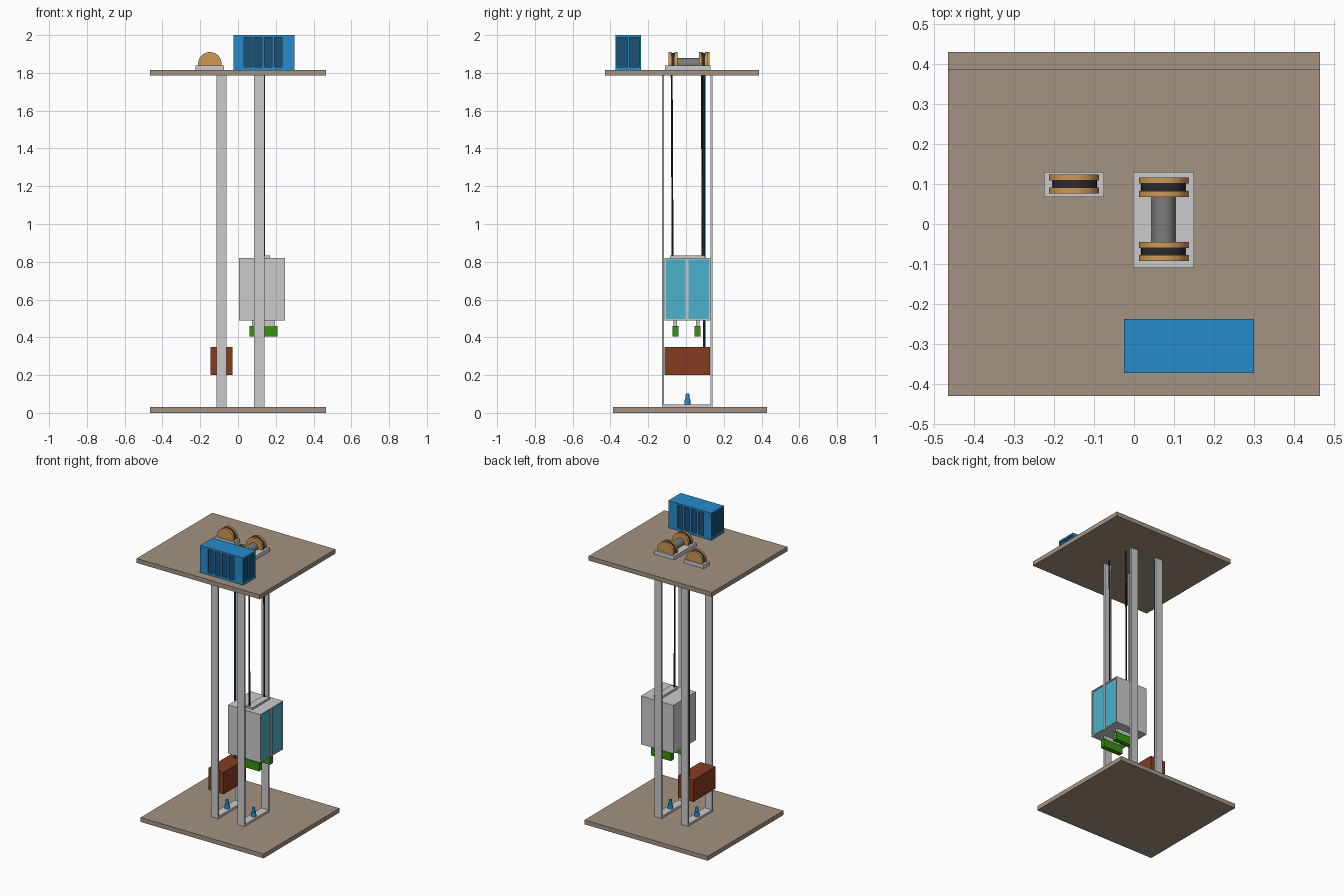
import bpy, bmesh, math
from mathutils import Matrix, Vector

if "Cube" in bpy.data.objects:
    bpy.data.objects.remove(bpy.data.objects["Cube"])


def material(name, rgb):
    m = bpy.data.materials.new(name)
    m.diffuse_color = (*rgb, 1)
    m.use_nodes = True
    m.node_tree.nodes["Principled BSDF"].inputs["Base Color"].default_value = m.diffuse_color
    return m


TAN = material("floor_tan", (0.37, 0.29, 0.22))
BLUE = material("blue", (0.02, 0.26, 0.60))
DARK_BLUE = material("dark_blue", (0.012, 0.08, 0.17))
CYAN = material("door_cyan", (0.07, 0.44, 0.60))
GREEN = material("green", (0.04, 0.29, 0.005))
BROWN = material("brown", (0.24, 0.045, 0.015))
BRASS = material("brass", (0.62, 0.32, 0.09))
BLACK = material("rope_black", (0.025, 0.025, 0.03))
STEEL = material("dark_steel", (0.2, 0.2, 0.2))


def make(name, bm, mat=None):
    me = bpy.data.meshes.new(name)
    bm.to_mesh(me)
    bm.free()
    ob = bpy.data.objects.new(name, me)
    bpy.context.collection.objects.link(ob)
    if mat:
        me.materials.append(mat)
    return ob


def boxes(name, spans, mat=None):
    """Boxes given as (x0, x1, y0, y1, z0, z1), all in one object."""
    bm = bmesh.new()
    for x0, x1, y0, y1, z0, z1 in spans:
        centre = Vector((x0 + x1, y0 + y1, z0 + z1)) / 2
        size = Matrix.Diagonal((x1 - x0, y1 - y0, z1 - z0, 1))
        bmesh.ops.create_cube(bm, size=1, matrix=Matrix.Translation(centre) @ size)
    return make(name, bm, mat)


def rod(name, a, b, r0, mat=None, r1=None, sides=40):
    """Cylinder or cone from a to b."""
    a, b = Vector(a), Vector(b)
    turn = (b - a).to_track_quat('Z', 'Y').to_matrix().to_4x4()
    bm = bmesh.new()
    bmesh.ops.create_cone(bm, cap_ends=True, segments=sides, radius1=r0,
                          radius2=r0 if r1 is None else r1, depth=(b - a).length,
                          matrix=Matrix.Translation((a + b) / 2) @ turn)
    ob = make(name, bm, mat)
    bpy.ops.object.select_all(action='DESELECT')
    ob.select_set(True)
    bpy.context.view_layer.objects.active = ob
    bpy.ops.object.shade_smooth_by_angle()
    return ob


def cut(ob, spans):
    """Carve box-shaped recesses out of ob."""
    cutter = boxes("recess_cutter", spans)
    mod = ob.modifiers.new("recess", 'BOOLEAN')
    mod.object, mod.operation, mod.solver = cutter, 'DIFFERENCE', 'EXACT'
    bpy.context.view_layer.objects.active = ob
    bpy.ops.object.modifier_apply(modifier=mod.name)
    bpy.data.objects.remove(cutter)


# floor slabs
boxes("pit_floor", [(-0.465, 0.465, -0.387, 0.43, 0, 0.03)], TAN)
boxes("machine_room_floor", [(-0.465, 0.465, -0.43, 0.387, 1.785, 1.815)], TAN)

# guide rails joined by a foot plate, with a buffer on each foot
for side, x in (("counterweight", -0.0875), ("car", 0.1125)):
    a, b = x - 0.0275, x + 0.0275
    boxes(side + "_guide_rails", [(a, b, -0.128, -0.117, 0.03, 1.785),
                                  (a, b, 0.130, 0.141, 0.03, 1.785),
                                  (a, b, -0.117, 0.130, 0.03, 0.045)])
    rod(side + "_buffer_base", (x, 0.008, 0.045), (x, 0.008, 0.075), 0.017, BLUE, 0.014)
    rod(side + "_buffer_top", (x, 0.008, 0.075), (x, 0.008, 0.103), 0.011, BLUE, 0.009)

# car with two recessed doors on its right side
car = boxes("car_body", [(0.005, 0.25, -0.115, 0.130, 0.49, 0.82)])
doors = [(-0.107, -0.002), (0.014, 0.121)]
cut(car, [(0.242, 0.26, a, b, 0.498, 0.812) for a, b in doors])
for n, (a, b) in zip(("front", "back"), doors):
    boxes(n + "_door", [(0.240, 0.244, a, b, 0.498, 0.812)], CYAN)
boxes("car_hitch_beam", [(0.12, 0.17, -0.085, 0.10, 0.82, 0.834)])

# green safety shoes under the car
for n, y in (("front", -0.056), ("back", 0.062)):
    boxes(n + "_shoe_stem", [(0.075, 0.195, y - 0.009, y + 0.009, 0.455, 0.49)])
    boxes(n + "_safety_shoe", [(0.06, 0.21, y - 0.016, y + 0.016, 0.405, 0.46)], GREEN)

# counterweight
boxes("counterweight", [(-0.145, -0.03, -0.113, 0.128, 0.2, 0.35)], BROWN)

# ropes
rod("front_car_rope", (0.137, -0.071, 0.83), (0.137, -0.076, 1.83), 0.005, BLACK, sides=12)
rod("back_car_rope", (0.137, 0.088, 0.83), (0.137, 0.084, 1.83), 0.005, BLACK, sides=12)
rod("counterweight_rope", (-0.09, 0.096, 0.34), (-0.09, 0.096, 1.83), 0.006, DARK_BLUE, sides=12)

# machine base plates
boxes("deflector_base", [(-0.225, -0.075, 0.068, 0.13, 1.815, 1.84)])
boxes("hoist_base", [(-0.002, 0.15, -0.11, 0.13, 1.815, 1.84)])

# pulleys: two brass flanges around a dark rope groove
Z = 1.848
for n, x, y in (("deflector", -0.149, 0.1), ("hoist_front", 0.074, -0.069), ("hoist_back", 0.074, 0.092)):
    rod(n + "_groove", (x, y - 0.009, Z), (x, y + 0.009, Z), 0.056, BLACK)
    for m, s in (("front", -1), ("back", 1)):
        rod(f"{n}_{m}_flange", (x, y + s * 0.009, Z), (x, y + s * 0.024, Z), 0.062, BRASS)
rod("hoist_drum", (0.074, -0.045, Z), (0.074, 0.068, Z), 0.03, STEEL)

# control cabinet with recessed dark vents on all four sides
X0, X1, Y0, Y1, Z0, Z1 = -0.025, 0.30, -0.372, -0.237, 1.815, 2.0
cabinet = boxes("control_cabinet", [(X0, X1, Y0, Y1, Z0, Z1)], BLUE)
vents = []
for i in range(4):
    a = 0.033 + i * 0.053
    vents += [(a, a + 0.04, Y0 - 0.01, Y0 + 0.01, 1.83, 1.988),
              (a, a + 0.04, Y1 - 0.01, Y1 + 0.01, 1.83, 1.988)]
for a in (-0.364, -0.298):
    vents += [(X0 - 0.01, X0 + 0.01, a, a + 0.053, 1.83, 1.988),
              (X1 - 0.01, X1 + 0.01, a, a + 0.053, 1.83, 1.988)]
cut(cabinet, vents)
boxes("cabinet_vents", [(max(a, X0 + 0.008), min(b, X1 - 0.008),
                         max(c, Y0 + 0.008), min(d, Y1 - 0.008), e, f)
                        for a, b, c, d, e, f in vents], DARK_BLUE)
